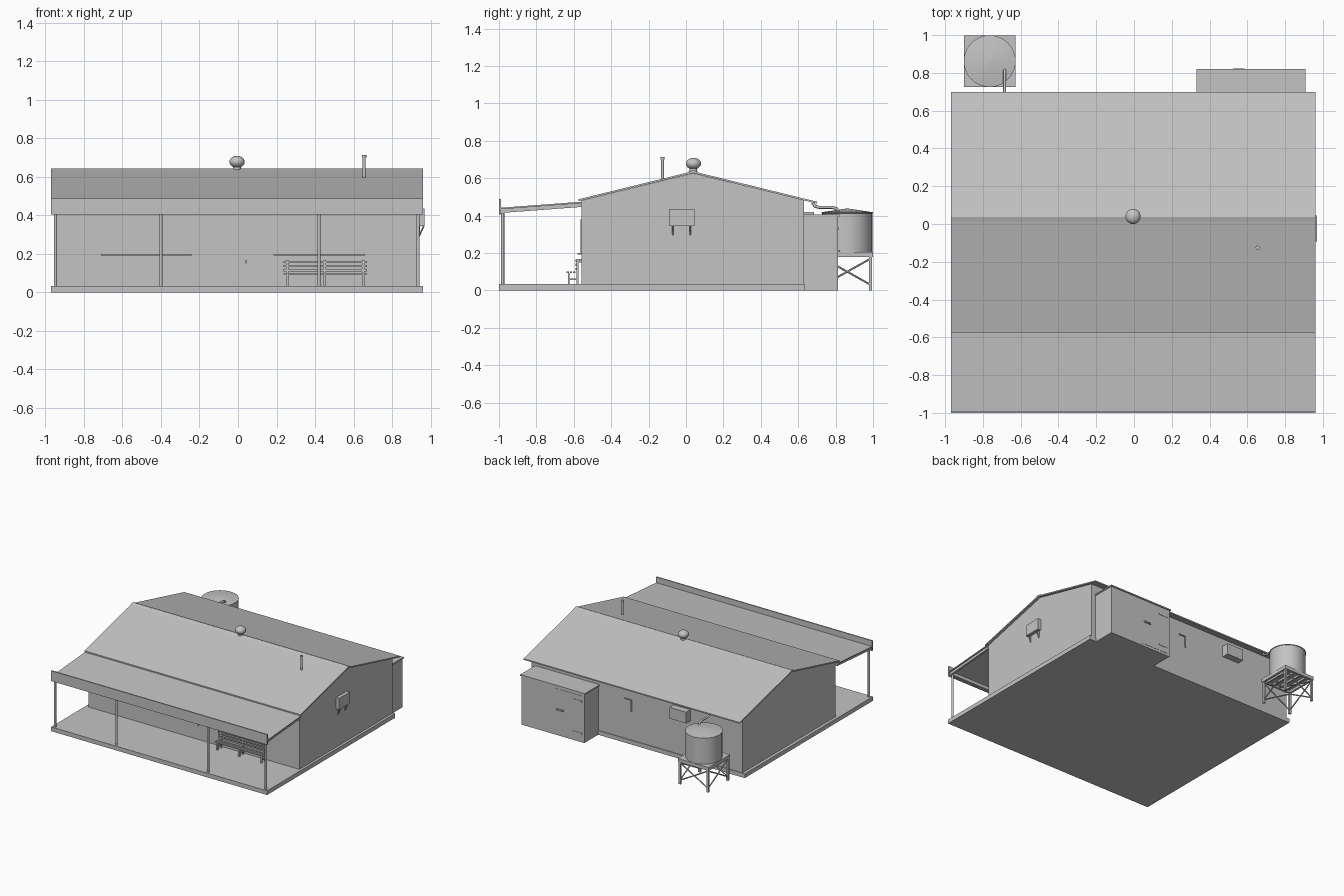
import bpy, bmesh, math
from mathutils import Vector

if "Cube" in bpy.data.objects:
    bpy.data.objects.remove(bpy.data.objects["Cube"])

grey = bpy.data.materials.new("plain grey")
grey.diffuse_color = (0.55, 0.55, 0.55, 1)
grey.use_nodes = True
grey.node_tree.nodes["Principled BSDF"].inputs["Base Color"].default_value = grey.diffuse_color


def finish(name, bm, smooth=False):
    bmesh.ops.recalc_face_normals(bm, faces=bm.faces[:])
    me = bpy.data.meshes.new(name)
    bm.to_mesh(me)
    bm.free()
    me.materials.append(grey)
    ob = bpy.data.objects.new(name, me)
    bpy.context.collection.objects.link(ob)
    if smooth:
        bpy.ops.object.select_all(action='DESELECT')
        ob.select_set(True)
        bpy.context.view_layer.objects.active = ob
        bpy.ops.object.shade_smooth_by_angle(angle=math.radians(35))
    return ob


def box(name, x0, x1, y0, y1, z0, z1):
    bm = bmesh.new()
    bmesh.ops.create_cube(bm, size=1)
    for v in bm.verts:
        v.co = (x0 + (v.co.x + .5) * (x1 - x0), y0 + (v.co.y + .5) * (y1 - y0),
                z0 + (v.co.z + .5) * (z1 - z0))
    return finish(name, bm)


def prism(name, profile, x0, x1):
    """Extrude a (y, z) outline along x."""
    bm = bmesh.new()
    face = bm.faces.new([bm.verts.new((x0, y, z)) for y, z in profile])
    out = bmesh.ops.extrude_face_region(bm, geom=[face])
    bmesh.ops.translate(bm, vec=(x1 - x0, 0, 0),
                        verts=[v for v in out["geom"] if isinstance(v, bmesh.types.BMVert)])
    return finish(name, bm)


def lathe(name, x, y, profile, n=32):
    """Revolve a (radius, z) outline about a vertical axis."""
    bm = bmesh.new()
    rings = []
    for r, z in profile:
        rings.append([bm.verts.new((x + r * math.cos(2 * math.pi * i / n),
                                    y + r * math.sin(2 * math.pi * i / n), z)) for i in range(n)])
    for a, b in zip(rings, rings[1:]):
        for i in range(n):
            j = (i + 1) % n
            bm.faces.new((a[i], a[j], b[j], b[i]))
    bm.faces.new(rings[0])
    bm.faces.new(rings[-1])
    return finish(name, bm, True)


def rod(name, a, b, r, n=8):
    a, b = Vector(a), Vector(b)
    d = b - a
    bm = bmesh.new()
    bmesh.ops.create_cone(bm, cap_ends=True, segments=n, radius1=r, radius2=r, depth=d.length)
    m = d.to_track_quat('Z', 'Y').to_matrix().to_4x4()
    m.translation = (a + b) / 2
    bm.transform(m)
    return finish(name, bm, n > 4)


# Floor slab and gabled walls
box("floor_slab", -.97, .96, -1, .635, 0, .034)
prism("house_walls", [(-.56, .034), (.63, .034), (.63, .482), (.037, .626), (-.56, .48)], -.945, .94)

# Main roof sheet and ridge cap
prism("main_roof", [(-.575, .487), (.037, .637), (.70, .474),
                    (.70, .464), (.037, .627), (-.575, .477)], -.97, .96)
prism("ridge_cap", [(.012, .634), (.037, .642), (.065, .634), (.037, .63)], -.97, .96)

# Veranda roof, rafters, beam, fascia and posts
prism("veranda_roof", [(-.99, .442), (-.56, .474), (-.56, .466), (-.99, .434)], -.97, .96)
for x in (-.96, -.40, .42, .935):
    prism("veranda_rafter", [(-.99, .434), (-.56, .466), (-.56, .446), (-.99, .414)], x, x + .016)
box("veranda_beam", -.96, .951, -.99, -.97, .41, .436)
box("veranda_fascia", -.97, .96, -1, -.99, .405, .488)
for x in (-.948, -.40, .42, .935):
    rod("veranda_post", (x, -.98, .034), (x, -.98, .42), .0085, 12)

# Front windows with sills, and the door handle
for x0, x1 in ((-.69, -.26), (.205, .64)):
    box("window_pane", x0, x1, -.563, -.56, .20, .38)
    box("window_sill", x0 - .02, x1 + .02, -.58, -.56, .192, .20)
box("door_handle", .038, .044, -.572, -.56, .15, .168)

# Bench: seat slats, back slats and three frames
for y in (-.632, -.615, -.598):
    box("bench_seat_slat", .235, .67, y - .006, y + .006, .093, .10)
for z in (.115, .137, .158):
    box("bench_back_slat", .235, .67, -.59, -.584, z - .006, z + .006)
for x in (.255, .45, .65):
    for y, top in ((-.627, .093), (-.581, .168)):
        box("bench_leg", x - .006, x + .006, y - .005, y + .005, .034, top)
    box("bench_rail", x - .005, x + .005, -.627, -.581, .055, .063)

# Round roof vent and flue pipe
lathe("roof_vent", -.005, .04,
      [(.02, .61), (.02, .648)] +
      [(.04 * math.cos(t), .678 + .031 * math.sin(t))
       for t in [math.radians(a) for a in range(-60, 90, 12)]])
rod("flue_pipe", (.655, -.125, .58), (.655, -.125, .71), .008, 12)
rod("flue_cap", (.655, -.125, .70), (.655, -.125, .712), .011, 12)

# Side air unit on two angled brackets
box("side_air_unit", .94, .968, -.092, .046, .345, .435)
for y in (-.07, .023):
    box("side_bracket_wall", .94, .945, y - .005, y + .005, .29, .345)
    rod("side_bracket_strut", (.942, y, .295), (.964, y, .345), .004, 4)

# Rear air unit and wall pipe
box("rear_air_unit", -.48, -.33, .63, .685, .33, .42)
rod("rear_pipe_vertical", (.04, .64, .27), (.04, .64, .36), .005)
rod("rear_pipe_arm", (.04, .64, .36), (.10, .64, .36), .005)

# Rear store room with roof lip, door, hinges and handle
box("store_room", .34, .90, .63, .812, 0, .395)
box("store_roof", .33, .907, .63, .82, .395, .405)
box("store_door", .36, .60, .812, .814, .02, .375)
for z in (.07, .33):
    box("door_hinge", .36, .44, .814, .817, z - .005, z + .005)
box("store_door_handle", .525, .585, .814, .824, .205, .217)

# Water tank on a braced stand
cx, cy = -.764, .862
lathe("water_tank", cx, cy, [(.134, .205), (.134, .412), (.137, .413), (.137, .418), (.01, .437)], 40)
s = .137
for k in (-1, 1):
    box("stand_edge_y", cx - s, cx + s, cy + k * (s - .008) - .008, cy + k * (s - .008) + .008, .178, .198)
    box("stand_edge_x", cx + k * (s - .008) - .008, cx + k * (s - .008) + .008, cy - s, cy + s, .178, .198)
box("stand_deck", cx - s, cx + s, cy - s, cy + s, .198, .206)
for i in range(4):
    x0 = cx - s + .05 + i * .058
    box("stand_joist", x0, x0 + .012, cy - s, cy + s, .182, .198)
g = s - .012
corners = [(-g, -g), (g, -g), (g, g), (-g, g)]
for i, (px, py) in enumerate(corners):
    qx, qy = corners[(i + 1) % 4]
    box("stand_leg", cx + px - .008, cx + px + .008, cy + py - .008, cy + py + .008, 0, .18)
    rod("stand_brace", (cx + px, cy + py, .03), (cx + qx, cy + qy, .17), .005, 6)
    rod("stand_brace", (cx + px, cy + py, .17), (cx + qx, cy + qy, .03), .005, 6)

# Downpipe from the eave into the tank
cu = bpy.data.curves.new("tank_pipe", 'CURVE')
cu.dimensions = '3D'
cu.bevel_depth = .008
cu.bevel_resolution = 2
cu.use_fill_caps = True
path = [(.675, .468), (.69, .45), (.71, .444), (.78, .444), (.805, .438), (.815, .42)]
sp = cu.splines.new('POLY')
sp.points.add(len(path) - 1)
for p, (y, z) in zip(sp.points, path):
    p.co = (-.685, y, z, 1)
cu.materials.append(grey)
bpy.context.collection.objects.link(bpy.data.objects.new("tank_pipe", cu))
